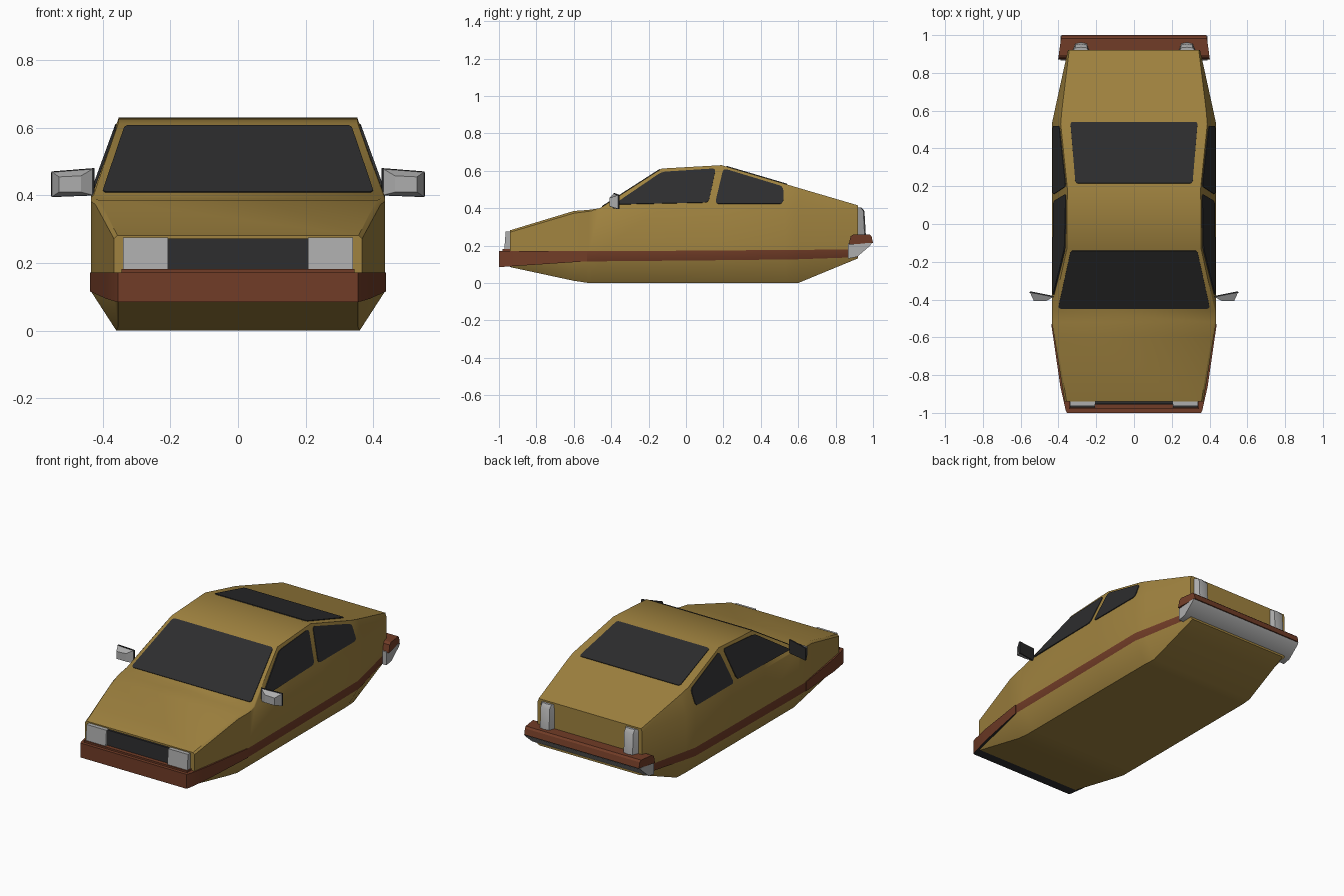
import bpy, bmesh, math
from mathutils import Vector

if "Cube" in bpy.data.objects:
    bpy.data.objects.remove(bpy.data.objects["Cube"])


def material(name, rgb):
    m = bpy.data.materials.new(name)
    m.diffuse_color = (*rgb, 1)
    m.use_nodes = True
    m.node_tree.nodes["Principled BSDF"].inputs["Base Color"].default_value = m.diffuse_color
    return m


GOLD = material("gold paint", (0.35, 0.225, 0.05))
BROWN = material("brown trim", (0.165, 0.045, 0.02))
DARK = material("dark glass", (0.026, 0.026, 0.027))
GREY = material("light grey", (0.42, 0.42, 0.42))


def finish(name, bm, mats, angle=40):
    bmesh.ops.recalc_face_normals(bm, faces=bm.faces)
    me = bpy.data.meshes.new(name)
    bm.to_mesh(me)
    bm.free()
    for m in mats:
        me.materials.append(m)
    ob = bpy.data.objects.new(name, me)
    bpy.context.collection.objects.link(ob)
    bpy.ops.object.select_all(action='DESELECT')
    ob.select_set(True)
    bpy.context.view_layer.objects.active = ob
    bpy.ops.object.shade_smooth_by_angle(angle=math.radians(angle))
    return ob


def loft(name, rings, mats, rule=None, angle=40):
    """Join closed rings of points and cap both ends."""
    bm = bmesh.new()
    vs = [[bm.verts.new(p) for p in r] for r in rings]
    n = len(rings[0])
    for a, b in zip(vs, vs[1:]):
        for i in range(n):
            j = (i + 1) % n
            f = bm.faces.new((a[i], a[j], b[j], b[i]))
            if rule:
                f.material_index = rule(i, f)
    bm.faces.new(vs[0])
    bm.faces.new(vs[-1])
    return finish(name, bm, mats, angle)


def plate(name, pts, out, mat=DARK, radius=0.015):
    """Thin rounded window plate lying on the body."""
    pts = [Vector(p) for p in pts]
    out = Vector(out).normalized()
    bm = bmesh.new()
    f = bm.faces.new([bm.verts.new(p + out * 0.004) for p in pts])
    bmesh.ops.bevel(bm, geom=bm.verts[:], offset=radius, segments=3,
                    affect='VERTICES', profile=0.5)
    r = bmesh.ops.extrude_face_region(bm, geom=bm.faces[:])
    for v in r['geom']:
        if isinstance(v, bmesh.types.BMVert):
            v.co -= out * 0.008
    return finish(name, bm, [mat], 20)


# Body: y, bottom half width, bottom z, stripe bottom, stripe top, half width,
# shoulder z, top half width, top z
stations = [
    (-0.94, 0.355, 0.085, 0.10, 0.170, 0.367, 0.272, 0.357, 0.282),
    (-0.60, 0.355, 0.012, 0.115, 0.170, 0.422, 0.373, 0.410, 0.385),
    (-0.52, 0.360, 0.0, 0.116, 0.170, 0.435, 0.383, 0.423, 0.391),
    (-0.46, 0.360, 0.0, 0.116, 0.170, 0.435, 0.395, 0.428, 0.400),
    (-0.13, 0.360, 0.0, 0.119, 0.172, 0.435, 0.400, 0.355, 0.612),
    (0.19, 0.360, 0.0, 0.122, 0.174, 0.435, 0.400, 0.353, 0.630),
    (0.53, 0.360, 0.0, 0.126, 0.177, 0.435, 0.400, 0.388, 0.530),
    (0.60, 0.355, 0.0, 0.127, 0.177, 0.420, 0.400, 0.382, 0.509),
    (0.92, 0.335, 0.132, 0.138, 0.180, 0.350, 0.395, 0.343, 0.415)]
rings = []
for y, wb, zb, s0, s1, w, zs, wt, zt in stations:
    half = [(wb, zb), (w, s0), (w, s1), (w, zs), (wt, zt)]
    rings.append([(x, y, z) for x, z in half] +
                 [(-x, y, z) for x, z in reversed(half)])
loft("car_body", rings, [GOLD, BROWN], lambda i, f: int(i in (1, 7)))


# Windows
def screen_z(y):
    return 0.40 + (y + 0.46) * 0.2121 / 0.33


def hatch_z(y):
    return 0.63 - (y - 0.19) * 0.2945


plate("windshield", [(s * x, y, screen_z(y)) for s, x, y in
      ((-1, 0.402, -0.447), (1, 0.402, -0.447), (1, 0.335, -0.14), (-1, 0.335, -0.14))],
      (0, -0.54, 0.84))
plate("rear_window", [(s * x, y, hatch_z(y)) for s, x, y in
      ((-1, 0.31, 0.215), (1, 0.31, 0.215), (1, 0.337, 0.54), (-1, 0.337, 0.54))],
      (0, 0.28, 0.96))
front_glass = [(-0.385, 0.42), (-0.13, 0.593), (0.16, 0.612), (0.12, 0.43)]
rear_glass = [(0.155, 0.423), (0.20, 0.612), (0.52, 0.515), (0.52, 0.423)]
for side, s in (("right", 1), ("left", -1)):
    for name, pts in (("front", front_glass), ("rear", rear_glass)):
        plate(f"{name}_side_window_{side}",
              [(s * (0.436 - (z - 0.40) * 0.366), y, z) for y, z in pts],
              (s, 0, 0.366), radius=0.02)

# Front bumper wrapping around the nose, dark underneath
outline = [(0.438, -0.53), (0.39, -0.86), (0.362, -0.985), (0.355, -1.0)]
outline += [(-x, y) for x, y in reversed(outline)]


def under(y):
    return 0.116 - 0.031 * (-0.53 - y) / 0.47


bm = bmesh.new()
low = [bm.verts.new((x, y, under(y))) for x, y in outline]
high = [bm.verts.new((x, y, 0.172)) for x, y in outline]
bm.faces.new(low).material_index = 1
bm.faces.new(high)
for i in range(len(low)):
    j = (i + 1) % len(low)
    bm.faces.new((low[i], low[j], high[j], high[i]))
finish("front_bumper", bm, [BROWN, DARK], 30)


def box(name, x0, x1, y0, y1, z0, z1, mat, slope=0.0):
    """Block whose top may lean back by slope."""
    def ring(x):
        return [(x, y0, z0), (x, y1, z0), (x, y1 + slope, z1), (x, y0 + slope, z1)]
    return loft(name, [ring(x0), ring(x1)], [mat], angle=30)


# Ledge, grille and headlights
box("bumper_ledge", -0.345, 0.345, -0.98, -0.93, 0.16, 0.182, BROWN)
box("grille", -0.21, 0.21, -0.957, -0.93, 0.17, 0.272, DARK, 0.005)
for side, s in (("right", 1), ("left", -1)):
    box("headlight_" + side, s * 0.207, s * 0.34, -0.972, -0.93, 0.175, 0.275, GREY, 0.008)

# Rear bumper and its grey lower apron
bar = [(0.87, 0.205), (0.88, 0.25), (0.895, 0.26), (0.982, 0.26), (0.992, 0.25), (1.0, 0.215)]
loft("rear_bumper", [[(s * (0.402 - 0.14 * (y - 0.87)), y, z) for y, z in bar]
                     for s in (-1, 1)], [BROWN], angle=30)
apron = [(0.865, 0.13), (0.865, 0.21), (0.994, 0.215), (0.985, 0.20), (0.915, 0.14)]
loft("rear_apron", [[(s * 0.39, y, z) for y, z in apron] for s in (-1, 1)], [GREY], angle=30)

# Tail lights and door mirrors
for side, s in (("right", 1), ("left", -1)):
    post = [(0.235, 0.91), (0.25, 0.955), (0.28, 0.962), (0.31, 0.955), (0.33, 0.91)]
    loft("tail_light_" + side,
         [[(s * x, y, 0.25) for x, y in post],
          [(s * x, 0.91 + (y - 0.91) * 0.85, 0.385) for x, y in post],
          [(s * x, 0.91 + (y - 0.91) * 0.5, 0.405) for x, y in post]], [GREY])
    shell = [(0.425, -0.385, 0.400), (0.552, -0.36, 0.395),
             (0.552, -0.36, 0.471), (0.425, -0.385, 0.481)]
    nose = [(0.465, -0.408, 0.410), (0.53, -0.408, 0.410),
            (0.53, -0.408, 0.455), (0.465, -0.408, 0.458)]
    loft("mirror_housing_" + side, [[(s * x, y, z) for x, y, z in r]
                                    for r in (shell, nose)], [GREY], angle=20)
    plate("mirror_glass_" + side, [(s * x, y, z) for x, y, z in shell],
          (-0.2 * s, 1, 0), radius=0.004)
